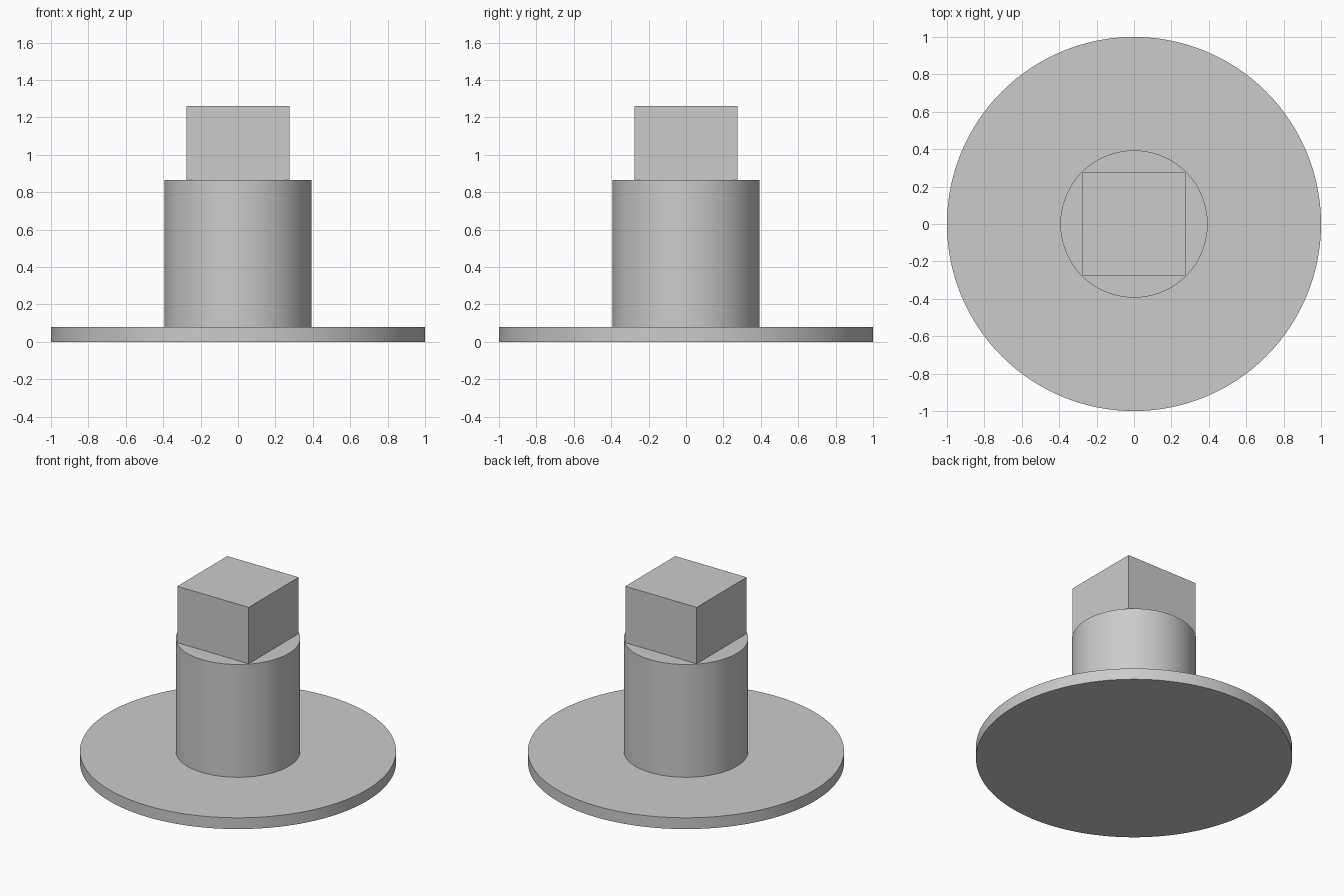
import bpy
import math

if "Cube" in bpy.data.objects:
    bpy.data.objects.remove(bpy.data.objects["Cube"], do_unlink=True)

grey = bpy.data.materials.new("light_grey")
grey.use_nodes = True
colour = (0.6, 0.6, 0.6, 1)
grey.diffuse_color = colour
grey.node_tree.nodes["Principled BSDF"].inputs["Base Color"].default_value = colour

UNIT = 0.3937
BASE_TOP = 0.2 * UNIT
SHAFT_TOP = BASE_TOP + 2 * UNIT
PEG_TOP = SHAFT_TOP + UNIT


def finish(name):
    obj = bpy.context.object
    obj.name = name
    obj.data.materials.append(grey)
    return obj


def disc(name, radius, bottom, top):
    bpy.ops.mesh.primitive_cylinder_add(
        vertices=128, radius=radius, depth=top - bottom,
        location=(0, 0, (bottom + top) / 2))
    bpy.ops.object.shade_smooth_by_angle(angle=math.radians(30))
    return finish(name)


# Round base plate and central shaft
disc("base_plate", 1, 0, BASE_TOP)
disc("shaft", UNIT, BASE_TOP, SHAFT_TOP)

# Square peg whose corners almost reach the shaft rim
bpy.ops.mesh.primitive_cube_add(size=1, location=(0, 0, (SHAFT_TOP + PEG_TOP) / 2))
peg = finish("square_peg")
peg.scale = (1.4 * UNIT, 1.4 * UNIT, PEG_TOP - SHAFT_TOP)
